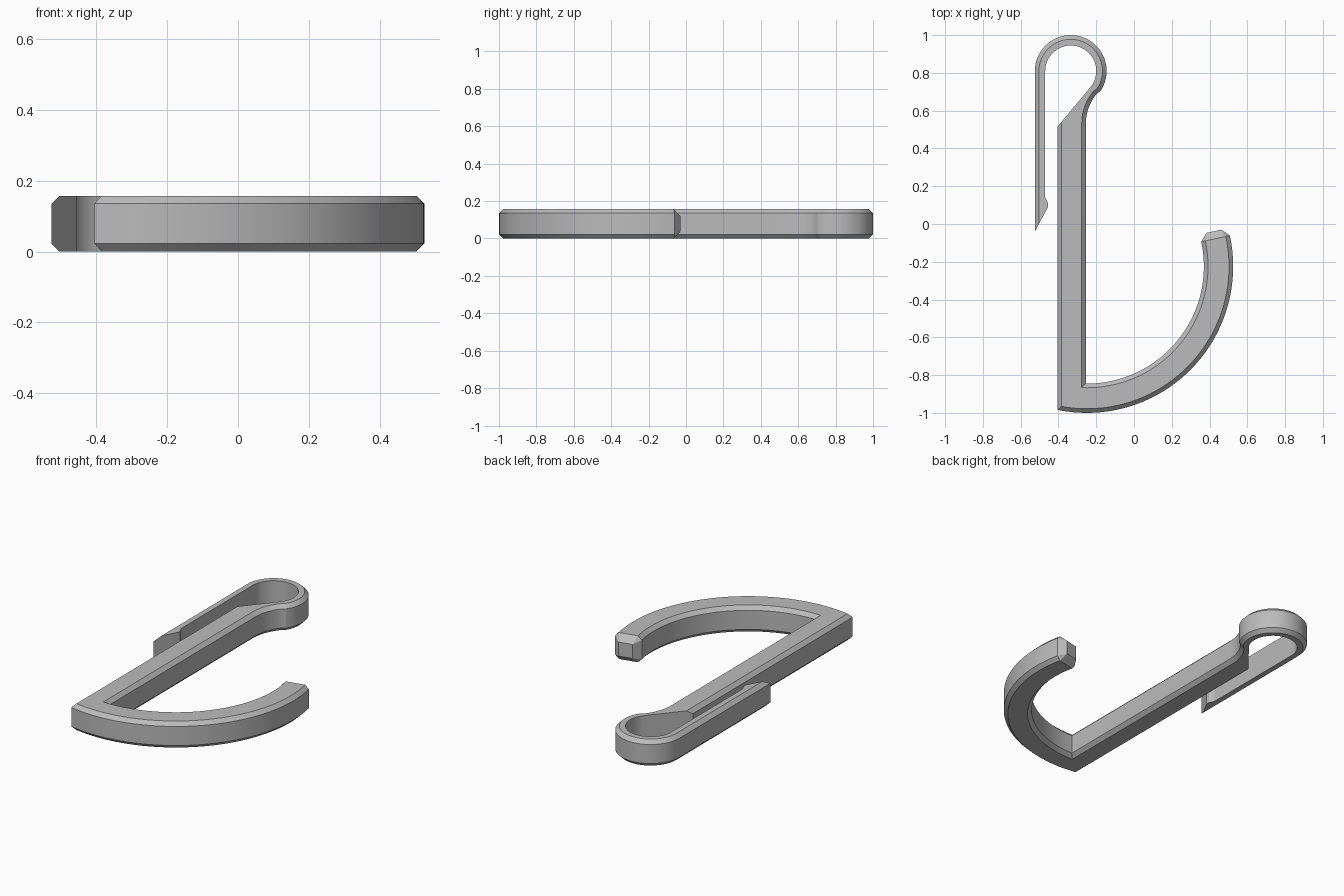
import bpy, bmesh
from math import cos, sin, radians
from mathutils import Vector

cube = bpy.data.objects.get("Cube")
if cube:
    bpy.data.objects.remove(cube, do_unlink=True)

H = 0.157    # thickness of the hook
C = 0.022    # chamfer size


def polar(center, radius, degrees):
    a = radians(degrees)
    return Vector((center[0] + radius * cos(a), center[1] + radius * sin(a)))


# Each station is a cross-section: side A, its chamfer line, side B, its chamfer line
stations = []


def station(a, a_in, b, b_in, z_in=0.0, c=C):
    stations.append(([Vector(p) for p in (a, a_in, b, b_in)], z_in, c))


# Tapered tip of the hook
hook = (-0.25, -0.225)
R_OUT, R_IN, TIP, TAPER = 0.775, 0.62, 12.2, 0.037
along = Vector((-sin(radians(TIP)), cos(radians(TIP)))) * 0.04
tip_a = polar(hook, R_OUT - TAPER, TIP) + along
tip_b = polar(hook, R_IN + TAPER, TIP) + along
station(tip_a, tip_a, tip_b, tip_b, TAPER, 0)

# Curved hook, ending in the mitred corner
N = 40
arcs = ((R_OUT, -101.5), (R_OUT - C, -100.2), (R_IN, -90.5), (R_IN + C, -92.4))
for i in range(N + 1):
    station(*[polar(hook, r, TIP + (end - TIP) * i / N) for r, end in arcs])

# Straight shank and the start of the slanted cut
LEFT, RIGHT, CUT = -0.405, -0.255, 0.515
station((LEFT, CUT), (LEFT + C, CUT), (RIGHT, CUT), (RIGHT - C, CUT))
slant = Vector((C, C * 1.2))
start = Vector((LEFT, CUT))
station(start, start + slant, (RIGHT, 0.53), (RIGHT - C, 0.53))

# Neck: slanted cut on one side, concave fillet on the other
ring, RING_IN, RING_OUT = (-0.335, 0.81), 0.135, 0.19
fillet, FILLET_R = (RIGHT + 0.25, 0.53), 0.25
cut_end = polar(ring, RING_IN, -40)
for i in range(11):
    t = i / 10
    a = (start + slant).lerp(cut_end, t)
    ang = 180 - 40 * t
    station(a, a, polar(fillet, FILLET_R, ang), polar(fillet, FILLET_R + C, ang))

# Spring loop
for i in range(1, 41):
    ang = -40 + 220 * i / 40
    a = polar(ring, RING_IN, ang)
    station(a, a, polar(ring, RING_OUT, ang), polar(ring, RING_OUT - C, ang))

# Clip arm with a small catch and a slanted end
ARM = -0.525
for x, y in ((-0.47, 0.14), (-0.455, 0.11), (-0.455, 0.09)):
    station((x, y), (x, y), (ARM, y), (ARM + C, y))
catch = Vector((-0.455, 0.09))
point = Vector((ARM, -0.04))
station(catch, catch, point, point.lerp(catch, C / (catch.x - ARM)))

# Skin the sections
bm = bmesh.new()
rings = []
for (a, a_in, b, b_in), z, c in stations:
    lo, hi = z, H - z
    loop = ((a, lo + c), (a, hi - c), (a_in, hi), (b_in, hi),
            (b, hi - c), (b, lo + c), (b_in, lo), (a_in, lo))
    rings.append([bm.verts.new((p.x, p.y, h)) for p, h in loop])
for r, s in zip(rings, rings[1:]):
    for k in range(8):
        j = (k + 1) % 8
        bm.faces.new((r[k], r[j], s[j], s[k]))
bm.faces.new(rings[0])
bm.faces.new(rings[-1])
bmesh.ops.remove_doubles(bm, verts=bm.verts, dist=0.0005)
bmesh.ops.dissolve_degenerate(bm, edges=bm.edges, dist=0.0001)
bmesh.ops.recalc_face_normals(bm, faces=bm.faces)

mesh = bpy.data.meshes.new("clip_hook")
bm.to_mesh(mesh)
bm.free()
obj = bpy.data.objects.new("clip_hook", mesh)
bpy.context.collection.objects.link(obj)

# Plain grey plastic
mat = bpy.data.materials.new("grey_plastic")
mat.use_nodes = True
color = (0.5, 0.5, 0.5, 1)
mat.diffuse_color = color
mat.node_tree.nodes["Principled BSDF"].inputs["Base Color"].default_value = color
mesh.materials.append(mat)

bpy.ops.object.select_all(action='DESELECT')
obj.select_set(True)
bpy.context.view_layer.objects.active = obj
bpy.ops.object.shade_smooth_by_angle(angle=radians(25))
